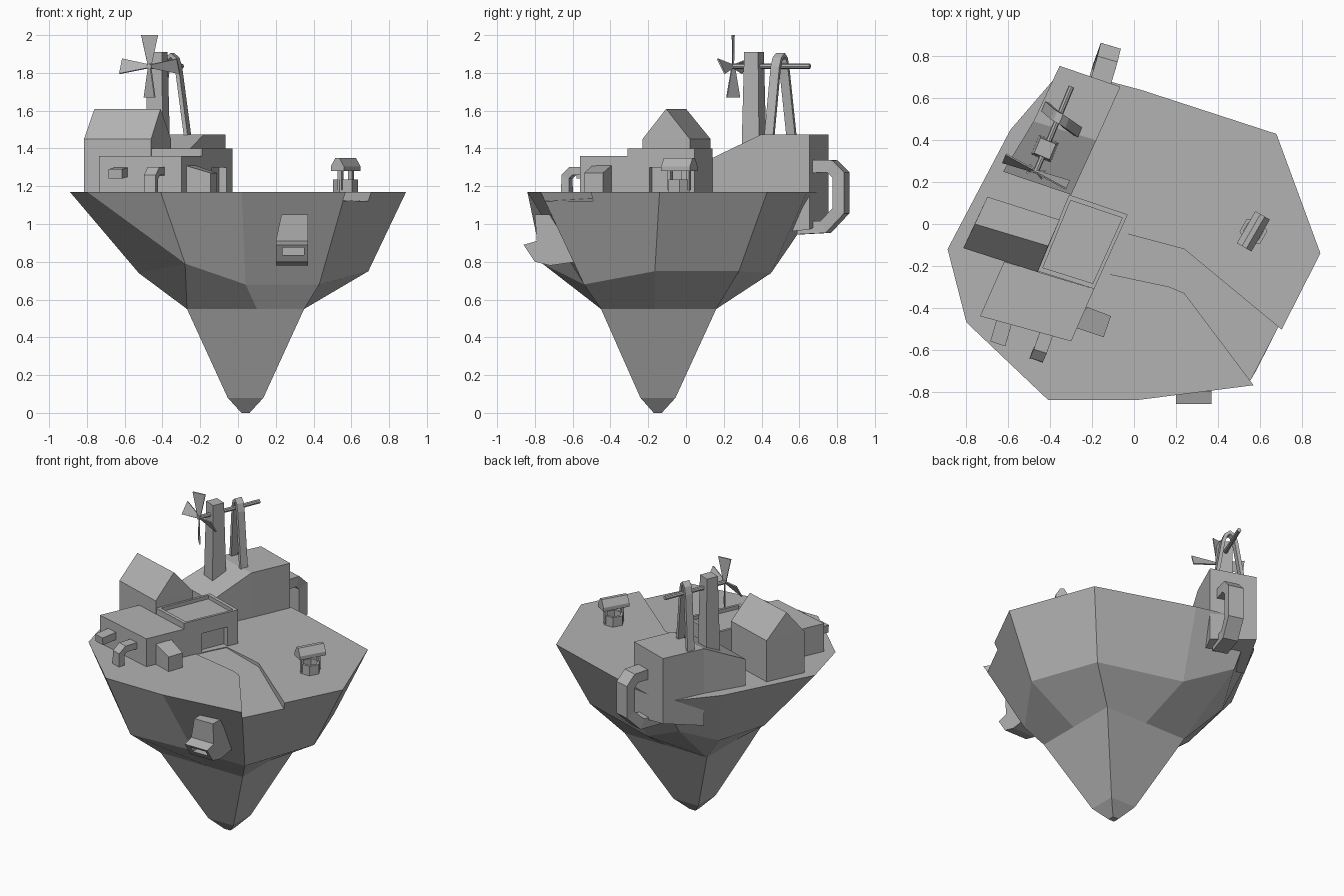
import bpy, bmesh, math
from mathutils import Vector, Matrix

if "Cube" in bpy.data.objects:
    bpy.data.objects.remove(bpy.data.objects["Cube"])

grey = bpy.data.materials.new("stone grey")
grey.use_nodes = True
COLOUR = (0.45, 0.45, 0.45, 1)
grey.diffuse_color = COLOUR
grey.node_tree.nodes["Principled BSDF"].inputs["Base Color"].default_value = COLOUR

GROUND = 1.17


def finish(name, bm):
    bmesh.ops.remove_doubles(bm, verts=bm.verts, dist=0.0005)
    bmesh.ops.recalc_face_normals(bm, faces=bm.faces)
    mesh = bpy.data.meshes.new(name)
    bm.to_mesh(mesh)
    bm.free()
    mesh.materials.append(grey)
    ob = bpy.data.objects.new(name, mesh)
    bpy.context.collection.objects.link(ob)
    return ob


def loft(name, rings):
    """Skin a stack of closed rings and cap both ends."""
    bm = bmesh.new()
    loops = [[bm.verts.new(p) for p in ring] for ring in rings]
    n = len(loops[0])
    for a, b in zip(loops, loops[1:]):
        for i in range(n):
            j = (i + 1) % n
            bm.faces.new((a[i], a[j], b[j], b[i]))
    bm.faces.new(loops[0])
    bm.faces.new(loops[-1])
    return finish(name, bm)


def block(name, corners, z0, z1):
    """Upright prism; z0 and z1 are one height or one per corner."""
    def ring(z):
        zs = z if isinstance(z, (list, tuple)) else [z] * len(corners)
        return [(x, y, h) for (x, y), h in zip(corners, zs)]
    return loft(name, [ring(z0), ring(z1)])


def sweep(name, path, side, width, thick):
    """Rectangular bar along a path, its width along the side direction."""
    pts = [Vector(p) for p in path]
    s = Vector(side).normalized()
    rings = []
    for i, p in enumerate(pts):
        d0 = (pts[i] - pts[i - 1]).normalized() if i else None
        d1 = (pts[i + 1] - pts[i]).normalized() if i + 1 < len(pts) else None
        t = ((d0 or d1) + (d1 or d0)).normalized()
        n = t.cross(s).normalized()
        rings.append([p + s * width / 2 * a + n * thick / 2 * b
                      for a, b in ((1, 1), (1, -1), (-1, -1), (-1, 1))])
    return loft(name, rings)


def cut(target, cutter):
    cutter.hide_render = True
    cutter.hide_set(True)
    cutter.display_type = 'WIRE'
    mod = target.modifiers.new("cut", 'BOOLEAN')
    mod.object = cutter
    mod.operation = 'DIFFERENCE'
    mod.solver = 'EXACT'
    bpy.context.view_layer.objects.active = target
    target.select_set(True)
    bpy.ops.object.modifier_apply(modifier=mod.name)
    bpy.data.objects.remove(cutter)


# Floating rock: rim, belly and the top of the square spire
rim = [(.57, -.77), (.89, -.14), (.68, .43), (.035, .64), (-.34, .74),
       (-.59, .45), (-.89, -.12), (-.80, -.47), (-.41, -.84), (.02, -.84)]
belly = [(.43, -.54, .68), (.69, -.165, .75), (.53, .28, .75), (-.02, .45, .74),
         (-.34, .56, .9), (-.46, .3, .77), (-.525, -.1, .74),
         (-.28, -.76, .79), (-.28, -.76, .79), (.04, -.54, .68)]
neck = [(.35, -.45), (.35, -.165), (.35, .16), (.04, .16), (-.27, .16),
        (-.27, .16), (-.27, -.15), (-.27, -.45), (-.27, -.45), (.10, -.45)]


def spire(scale, z):
    return [(.04 + (x - .04) * scale, -.15 + (y + .15) * scale, z) for x, y in neck]


rock = loft("floating_rock", [[(x, y, GROUND) for x, y in rim], belly, spire(1, .55),
                              spire(.305, .08), spire(.07, 0)])

# Sunken stream bed running from the door to the rim
bed = [(-.16, -.23), (.17, -.30), (.24, -.33), (.56, -.755), (.66, -.90),
       (.84, -.61), (.70, -.50), (.24, -.12), (-.06, -.04)]
falls = [1.165, 1.15, 1.145, 1.12, 1.12, 1.12, 1.12, 1.145, 1.165]
cut(rock, block("stream_cutter", bed, falls, 1.3))

# Mill hall with a shed roof, overhanging the cliff at the back
block("mill_hall", [(-.355, .755), (-.065, .655), (-.18, .40), (-.48, .49)],
      [1.03, .97, .95, .95], 1.475)
block("mill_hall_front", [(-.48, .49), (-.18, .40), (-.30, .14), (-.625, .25)],
      1.1, [1.475, 1.475, 1.35, 1.35])

# Gabled house
a, b, c, d = [(-.815, -.115), (-.46, -.23), (-.355, .02), (-.70, .13)]
block("gabled_house", [a, b, c, d], 1.15, 1.45)
ridge = [(-.76, 0, 1.61), (-.41, -.105, 1.61)]
loft("gable_roof", [[(*a, 1.45), ridge[0], (*d, 1.45)], [(*b, 1.45), ridge[1], (*c, 1.45)]])

# Flat-roofed hall with a parapet and a recessed doorway
hall_plan = [(-.31, .14), (-.03, .045), (-.19, -.31), (-.46, -.225)]
hall = block("flat_hall", hall_plan, 1.15, 1.40)
mid = Vector((-.2475, -.0875))
inner = [tuple(mid + (Vector(p) - mid) * .88) for p in hall_plan]
cut(hall, block("parapet_cutter", inner, 1.375, 1.5))
cut(hall, block("door_cutter", [(-.02, -.04), (-.09, -.21), (-.17, -.18), (-.10, -.01)], GROUND, 1.30))

# Low front building and its lean-to
block("front_building", [(-.62, -.18), (-.735, -.44), (-.30, -.56), (-.19, -.31)], 1.15, 1.36)
block("lean_to", [(-.225, -.395), (-.11, -.44), (-.145, -.54), (-.28, -.495)],
      1.15, [1.31, 1.27, 1.27, 1.31])

# Vent stubs on the front wall
across = (.92, -.30, 0)
sweep("straight_vent", [(-.60, -.40, 1.28), (-.65, -.57, 1.265)], across, .075, .05)
sweep("elbow_vent", [(-.41, -.50, 1.28), (-.445, -.60, 1.28), (-.46, -.63, 1.25),
                     (-.46, -.63, 1.15)], across, .065, .045)

# Return pipe behind the mill hall
sweep("back_pipe", [(-.17, .64, 1.305), (-.13, .775, 1.305), (-.12, .82, 1.26),
                    (-.12, .82, 1.07), (-.15, .74, .985), (-.19, .60, .98)],
      (.95, -.28, 0), .10, .07)

# Windmill tower
axle_dir = Vector((.385, .923, 0))
cross_dir = Vector((.923, -.385, 0))
tower_mid = Vector((-.425, .36, 0))
loft("windmill_tower", [[tower_mid + cross_dir * i * r + axle_dir * j * r + Vector((0, 0, z))
                         for i, j in ((1, 1), (1, -1), (-1, -1), (-1, 1))]
                        for r, z in ((.052, 1.3), (.04, 1.91))])

# Axle
hub = Vector((-.468, .25, 1.835))
loft("axle", [[hub + axle_dir * s + (cross_dir * math.cos(k * math.pi / 4)
               + Vector((0, 0, math.sin(k * math.pi / 4)))  ) * .014 for k in range(8)]
              for s in (-.01, .44)])

# Four pitched, tapering blades
for k in range(4):
    turn = Matrix.Rotation(k * math.pi / 2, 3, axle_dir)
    out = turn @ Vector((0, 0, 1))
    wide = (turn @ cross_dir) * .88 + axle_dir * .47
    flat = out.cross(wide).normalized()
    loft("blade_%d" % (k + 1),
         [[hub + out * r + wide * w * i + flat * .004 * j
           for i, j in ((1, 1), (1, -1), (-1, -1), (-1, 1))]
          for r, w in ((.005, .010), (.165, .045))])

# Bent trestle carrying the rear of the axle
sweep("axle_trestle", [(-.265, .44, 1.45), (-.315, .475, 1.83), (-.328, .485, 1.875),
                       (-.348, .50, 1.895), (-.368, .512, 1.875), (-.38, .52, 1.83),
                       (-.425, .56, 1.45)], axle_dir, .05, .022)

# Well: hexagonal wall, two posts and a pitched roof
well = Vector((.57, -.035, 0))
along = Vector((.5, .866, 0))
side = Vector((.866, -.5, 0))


def hexagon(r, z):
    return [well + (along * math.cos(k * math.pi / 3) + side * math.sin(k * math.pi / 3)) * r
            + Vector((0, 0, z)) for k in range(6)]


wall = loft("well_wall", [hexagon(.066, 1.15), hexagon(.066, 1.235)])
cut(wall, loft("well_cutter", [hexagon(.048, 1.18), hexagon(.048, 1.3)]))
for s, label in ((1, "back"), (-1, "front")):
    foot = well + along * .056 * s
    sweep("well_post_" + label, [foot + Vector((0, 0, 1.18)), foot + Vector((0, 0, 1.31))],
          side, .026, .018)
loft("well_roof", [[well + along * .088 * s + side * w + Vector((0, 0, z))
                    for w, z in ((-.04, 1.28), (-.04, 1.305), (-.012, 1.35), (.012, 1.35),
                                 (.04, 1.305), (.04, 1.28))] for s in (-1, 1)])

# Sluice on the cliff: slanted frame, projecting lip and recessed opening
profile = [(-.80, 1.05), (-.79, .91), (-.86, .89), (-.80, .80), (-.72, .78), (-.58, .80), (-.62, 1.05)]
sluice = loft("sluice", [[(x0 + (.03 if z > 1 else 0) * s, y, z) for y, z in profile]
                         for x0, s in ((.20, 1), (.37, 0))])
cut(sluice, block("sluice_cutter", [(.235, -.95), (.35, -.95), (.35, -.75), (.235, -.75)], .835, .875))
